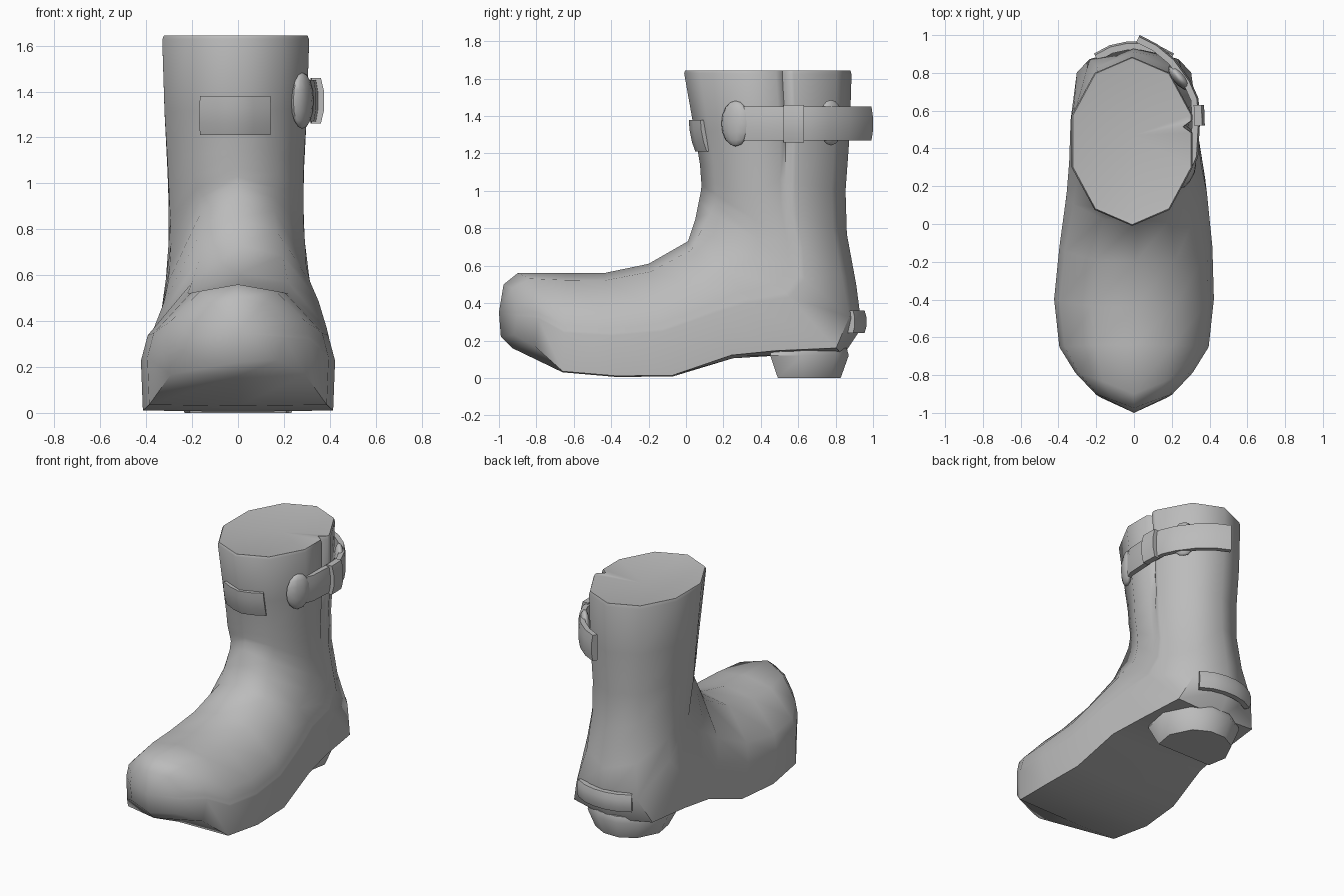
import bpy, bmesh, math
from mathutils import Matrix, Vector

if "Cube" in bpy.data.objects:
    bpy.data.objects.remove(bpy.data.objects["Cube"])

GREY = (0.5, 0.5, 0.5, 1)
mat = bpy.data.materials.new("plain grey")
mat.use_nodes = True
mat.diffuse_color = GREY
mat.node_tree.nodes["Principled BSDF"].inputs["Base Color"].default_value = GREY


def finish(name, bm, angle=60):
    bmesh.ops.recalc_face_normals(bm, faces=bm.faces[:])
    mesh = bpy.data.meshes.new(name)
    bm.to_mesh(mesh)
    bm.free()
    mesh.materials.append(mat)
    obj = bpy.data.objects.new(name, mesh)
    bpy.context.collection.objects.link(obj)
    bpy.ops.object.select_all(action="DESELECT")
    obj.select_set(True)
    bpy.context.view_layer.objects.active = obj
    bpy.ops.object.shade_smooth_by_angle(angle=math.radians(angle))


def loft(rings, centres=(None, None)):
    """Bridge rings of points; close each end flat or as a fan to a centre."""
    bm = bmesh.new()
    loops = [[bm.verts.new(p) for p in ring] for ring in rings]
    for a, b in zip(loops, loops[1:]):
        for i in range(len(a)):
            j = (i + 1) % len(a)
            bm.faces.new((a[i], a[j], b[j], b[i]))
    for loop, centre in zip((loops[0], loops[-1]), centres):
        if centre:
            c = bm.verts.new(centre)
            for i, v in enumerate(loop):
                bm.faces.new((v, loop[(i + 1) % len(loop)], c))
        else:
            bm.faces.new(loop)
    return bm


def mirrored(side):
    return side + [(-x, y) for x, y in side[::-1]]


# Half sections as (width, height): flat-soled foot and round shaft
FOOT = [(0, 1), (.52, .93), (.93, .6), (1, .4), (.98, .01), (0, 0)]
SHAFT = [(0, 1), (.62, .905), (1, .655), (1, .345), (.62, .095), (0, 0)]


def boot_ring(by, bz, ty, tz, width, blend, taper=0, shift=0, sweep=0, dent=0):
    half = [Vector(f).lerp(Vector(s), blend) for f, s in zip(FOOT, SHAFT)]
    pts = half[:3]
    # side seam on the left of the shaft
    for f in (.66, .78, .9):
        p = half[2].lerp(half[3], f)
        p.x -= dent / width if f == .78 else 0
        pts.append(p)
    pts += half[3:] + [Vector((-p.x, p.y)) for p in half[4:0:-1]]
    return [(p.x * width * (1 - taper * p.y) + shift,
             by + (ty - by) * p.y + sweep * abs(p.x),
             bz + (tz - bz) * p.y) for p in pts]


# Boot body: sole/back point, instep/front point, half width, roundness,
# narrowing towards the front, sideways shift, toe sweep, seam depth
body = [
    (-.99, .22, -.975, .5, .2, .3, 0, 0, .08),
    (-.93, .16, -.9, .56, .31, .1, 0, 0, .13),
    (-.66, .03, -.64, .56, .395, 0),
    (-.37, .005, -.44, .56, .423, 0),
    (-.07, .008, -.2, .61, .405, 0, 0, .01),
    (.25, .105, .01, .73, .4, .2, .18, .015),
    (.5, .12, .05, .85, .385, .3, .25, .005),
    (.84, .12, .07, .95, .375, .45, .28),
    (.94, .27, .08, 1.0, .345, .8, .22),
    (.91, .5, .083, 1.03, .31, 1, .1, -.005),
    (.86, .77, .08, 1.07, .293, 1, 0, -.008, 0, .005),
    (.853, 1.0, .075, 1.14, .297, 1, 0, -.01, 0, .02),
    (.875, 1.3, .045, 1.32, .31, 1, 0, -.01, 0, .035),
    (.885, 1.62, -.01, 1.63, .32, 1, 0, -.01, 0, .045),
    (.88, 1.643, -.003, 1.645, .313, 1, 0, -.01, 0, .045),
    (.86, 1.64, .02, 1.64, .295, 1, 0, -.01, 0, .03),
]
finish("boot_body", loft([boot_ring(*r) for r in body],
                         ((0, -1, .35), (0, .47, 1.62))))

# Heel block: straight front, rounded back, narrowing to the ground
HEEL = mirrored([(.26, .45), (.29, .62), (.2, .8), (.07, .87)])


def heel_ring(scale, z):
    return [(x * scale, .655 + (y - .655) * scale, z) for x, y in HEEL]


finish("heel", loft([heel_ring(.8, 0), heel_ring(1, .12), heel_ring(.95, .16)]), 40)


# Padded band following a path, outward to the right of travel
def band(name, path, z0, z1, thick, lean=0):
    path = [Vector(p) for p in path]
    mid, rings = (z0 + z1) / 2, []
    for i, p in enumerate(path):
        t = (path[min(i + 1, len(path) - 1)] - path[max(i - 1, 0)]).normalized()
        out = Vector((t.y, -t.x))
        ring = []
        for d, z in ((-.02, z0), (thick * .6, z0), (thick, z0 * .7 + z1 * .3),
                     (thick, z0 * .3 + z1 * .7), (thick * .6, z1), (-.02, z1)):
            q = p + out * d
            ring.append((q.x, q.y + lean * (z - mid), z))
        rings.append(ring)
    finish(name, loft(rings), 65)


band("front_patch", [(-.16, .105), (-.08, .065), (-.01, .045), (.06, .065), (.135, .105)],
     1.21, 1.38, .02, -.2)
band("heel_patch", mirrored([(.2, .88), (.12, .923), (.04, .94)]), .24, .36, .025)
band("ankle_strap", [(.27, .25), (.318, .36), (.328, .55), (.32, .66), (.28, .75),
                     (.2, .86), (.11, .935), (.02, .98)], 1.27, 1.45, .022)
band("buckle", [(.34, .52), (.336, .63)], 1.26, 1.46, .035)


# Rounded tabs holding the strap
def tab(name, centre, facing):
    bm = bmesh.new()
    shape = (Matrix.Translation(centre) @ Matrix.Rotation(facing, 4, "Z")
             @ Matrix.Diagonal((.035, .085, .122, 1)))
    bmesh.ops.create_uvsphere(bm, u_segments=10, v_segments=8, radius=1, matrix=shape)
    finish(name, bm)


tab("front_tab", (.28, .265, 1.36), math.radians(-27))
tab("rear_tab", (.24, .775, 1.365), math.radians(40))
